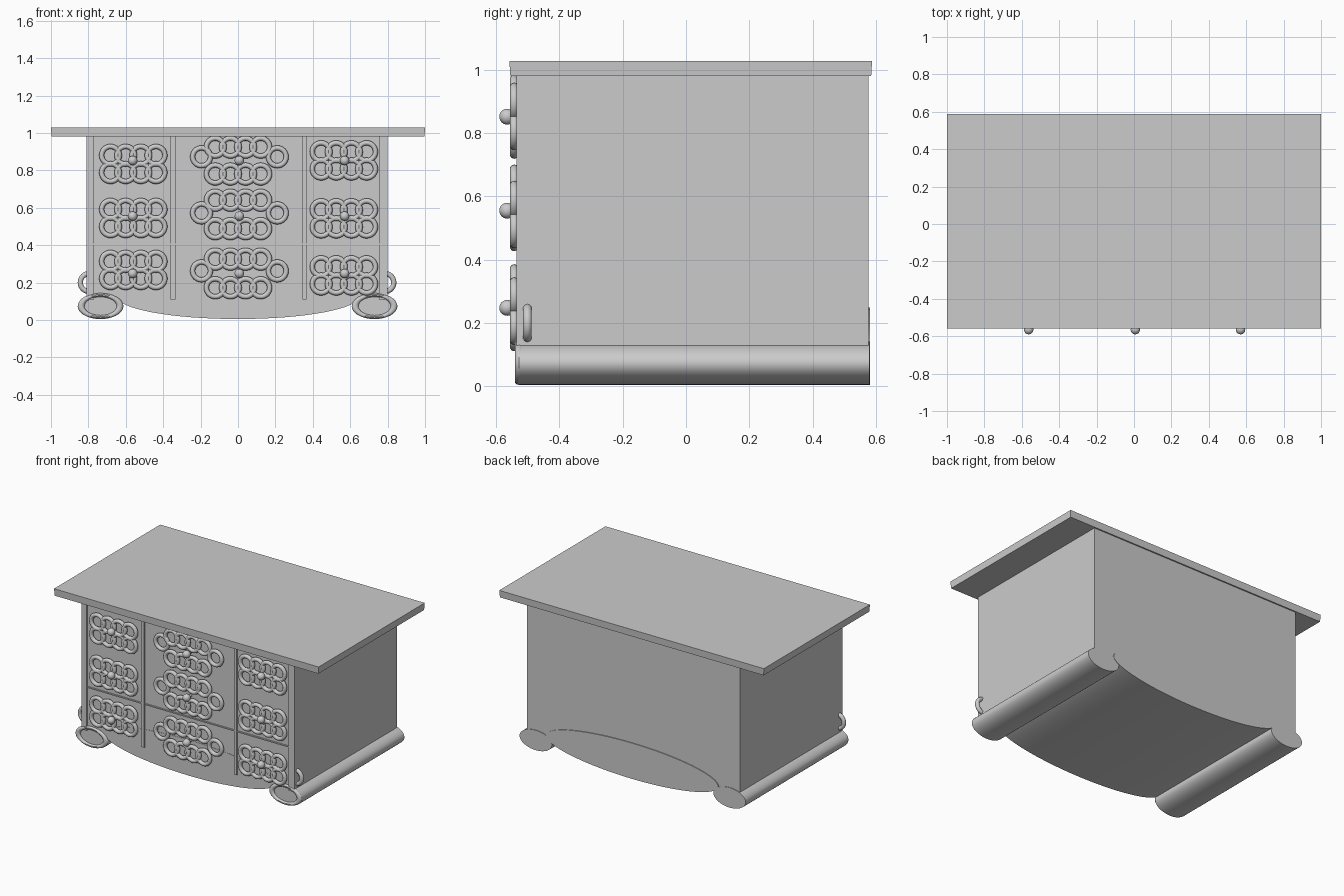
import bpy
from math import radians, pi

if "Cube" in bpy.data.objects:
    bpy.data.objects.remove(bpy.data.objects["Cube"])


def finish(obj, name, smooth=False):
    obj.name = name
    bpy.ops.object.transform_apply(location=False, rotation=True, scale=True)
    if smooth:
        bpy.ops.object.shade_smooth_by_angle(angle=radians(40))
    return obj


def box(name, x, y, z):
    """Box from (min, max) pairs."""
    bpy.ops.mesh.primitive_cube_add(size=1, location=[sum(p) / 2 for p in (x, y, z)])
    obj = bpy.context.object
    obj.scale = [p[1] - p[0] for p in (x, y, z)]
    return finish(obj, name)


def oval_beam(name, x, z, rx, rz, y0, y1):
    """Elliptical cylinder running front to back."""
    bpy.ops.mesh.primitive_cylinder_add(vertices=64, radius=1, depth=y1 - y0,
                                        location=(x, (y0 + y1) / 2, z),
                                        rotation=(pi / 2, 0, 0))
    obj = bpy.context.object
    obj.scale = (rx, rz, 1)
    return finish(obj, name, True)


def ring(name, x, y, z, major=0.0475, minor=0.0135, scale=(1, 1, 1)):
    """Ring standing upright, facing the front."""
    bpy.ops.mesh.primitive_torus_add(major_segments=32, minor_segments=10,
                                     major_radius=major, minor_radius=minor,
                                     location=(x, y, z), rotation=(pi / 2, 0, 0))
    obj = bpy.context.object
    obj.scale = scale
    return finish(obj, name, True)


# Table top with a chamfered lower edge
top = box("table_top", (-1, 1), (-0.558, 0.588), (0.98, 1.028))
for v in top.data.vertices:
    if v.co.z < 0:
        v.co.x *= 0.997
        v.co.y *= 0.995

# Cabinet body and curved belly underneath
box("cabinet_body", (-0.81, 0.80), (-0.524, 0.576), (0.11, 0.985))
oval_beam("curved_belly", 0, 0.127, 0.65, 0.122, -0.526, 0.582)

# Front framing
for i, (a, b) in enumerate([(-0.81, -0.77), (-0.36, -0.335), (0.345, 0.365), (0.755, 0.80)]):
    box(f"front_upright_{i}", (a, b), (-0.535, -0.52), (0.11, 0.985))
for i, (a, b) in enumerate([(-0.77, -0.36), (-0.335, 0.345), (0.365, 0.755)]):
    box(f"front_rail_{i}", (a, b), (-0.531, -0.52), (0.402, 0.410))

# Scroll feet with oval front trim and side rings
for side, x in (("left", -0.735), ("right", 0.73)):
    oval_beam(f"{side}_foot", x, 0.073, 0.122, 0.068, -0.526, 0.58)
    ring(f"{side}_foot_trim", x, -0.527, 0.074, 0.104, 0.018, (1, 0.57, 0.75))
    ring(f"{side}_side_ring", x + (-0.06 if x < 0 else 0.055), -0.501, 0.2, 0.048, 0.014)

# Ring ornaments on the side drawers: two rows of four
RY = -0.543
for side, cx, heights in (("left", -0.56, (0.834, 0.545, 0.267)),
                          ("right", 0.566, (0.853, 0.543, 0.238))):
    for d, cz in enumerate(heights):
        for row in (-0.046, 0.046):
            for i in range(4):
                ring(f"{side}_drawer_ring_{d}", cx + (i - 1.5) * 0.081, RY, cz + row)

# Ring ornaments on the middle drawers: two rows of four plus end rings
for d, (hi, lo, mid) in enumerate([(0.924, 0.78, 0.872), (0.64, 0.488, 0.572),
                                   (0.325, 0.172, 0.262)]):
    for z in (hi, lo):
        for i in range(4):
            ring(f"middle_drawer_ring_{d}", (i - 1.5) * 0.081, RY, z)
    for x in (-0.195, 0.21):
        ring(f"middle_end_ring_{d}", x, RY, mid)

# Knobs with short stems
for x in (-0.563, 0.007, 0.57):
    for z in (0.852, 0.555, 0.248):
        oval_beam("knob_stem", x, z, 0.011, 0.011, -0.57, -0.52)
        bpy.ops.mesh.primitive_uv_sphere_add(segments=24, ring_count=12, radius=0.025,
                                             location=(x, -0.565, z))
        finish(bpy.context.object, "drawer_knob", True)
